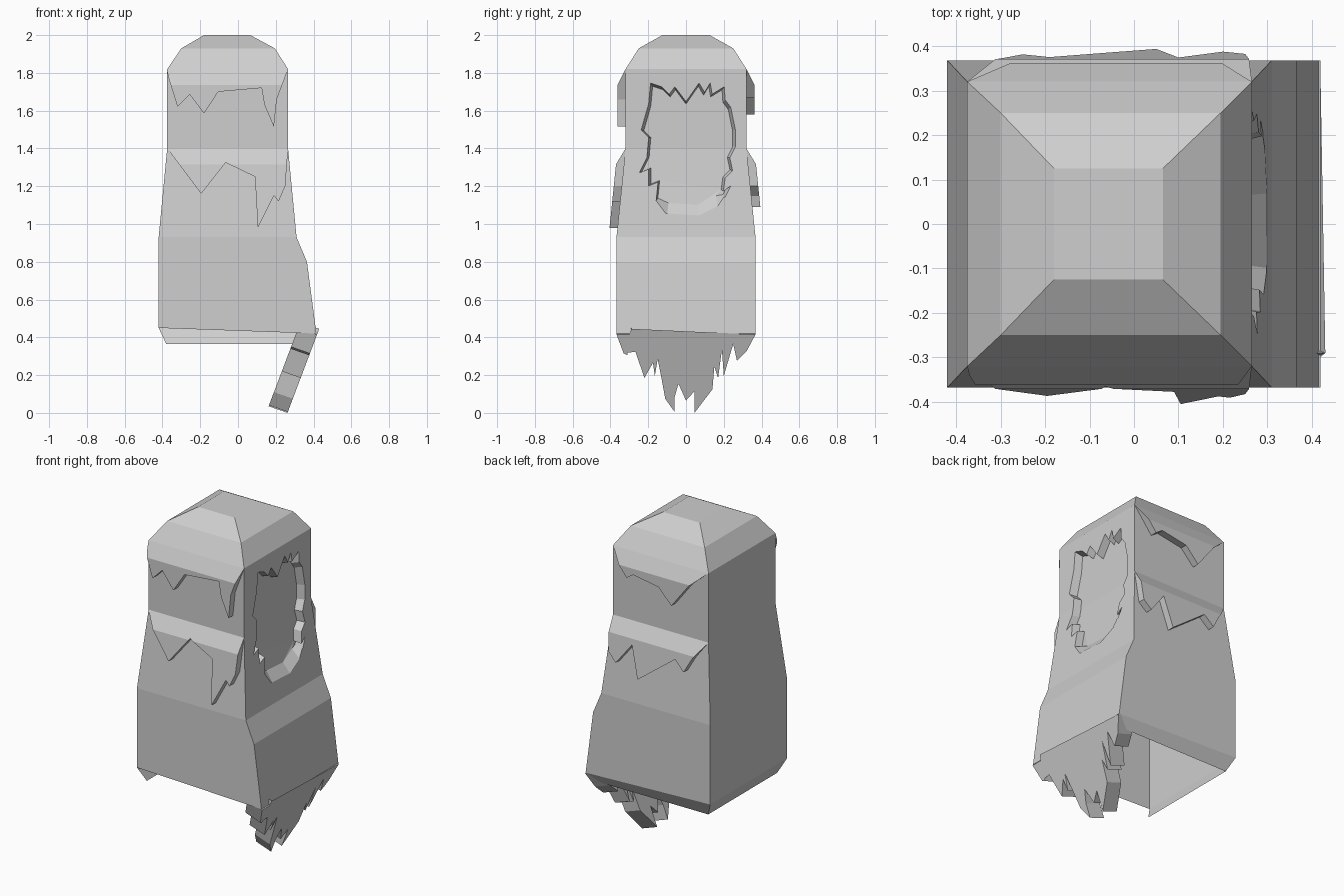
import bpy
import bmesh

if "Cube" in bpy.data.objects:
    bpy.data.objects.remove(bpy.data.objects["Cube"])

grey = bpy.data.materials.new("plain grey")
grey.use_nodes = True
grey.diffuse_color = (0.62, 0.62, 0.62, 1)
grey.node_tree.nodes["Principled BSDF"].inputs["Base Color"].default_value = (0.62, 0.62, 0.62, 1)


def finish(bm, name):
    mesh = bpy.data.meshes.new(name)
    bm.to_mesh(mesh)
    bm.free()
    mesh.materials.append(grey)
    obj = bpy.data.objects.new(name, mesh)
    bpy.context.scene.collection.objects.link(obj)
    return obj


def prism(name, outline, place, folds=()):
    """Flat prism from a (u, z) outline, creased at the fold heights, then mapped by place(u, z, w)."""
    bm = bmesh.new()
    near = [bm.verts.new((u, 0, z)) for u, z in outline]
    far = [bm.verts.new((u, 1, z)) for u, z in outline]
    n = len(outline)
    bm.faces.new(near)
    bm.faces.new(far[::-1])
    for i in range(n):
        j = (i + 1) % n
        bm.faces.new((near[j], near[i], far[i], far[j]))
    bmesh.ops.recalc_face_normals(bm, faces=bm.faces[:])
    bmesh.ops.triangulate(bm, faces=[f for f in bm.faces if len(f.verts) > 4])
    for z in folds:
        geom = bm.verts[:] + bm.edges[:] + bm.faces[:]
        bmesh.ops.bisect_plane(bm, geom=geom, dist=1e-5, plane_co=(0, 0, z), plane_no=(0, 0, 1))
    for v in bm.verts:
        v.co = place(v.co.x, v.co.z, v.co.y)
    bmesh.ops.recalc_face_normals(bm, faces=bm.faces[:])
    return finish(bm, name)


# Body: stacked rectangular sections (left x, right x, half depth, left z, right z)
sections = [
    (-0.18, 0.065, 0.125, 2.0, 2.0),
    (-0.30, 0.195, 0.25, 1.93, 1.93),
    (-0.375, 0.265, 0.32, 1.82, 1.82),
    (-0.375, 0.265, 0.32, 1.4, 1.4),
    (-0.42, 0.31, 0.368, 0.93, 0.93),
    (-0.42, 0.365, 0.368, 0.8, 0.8),
    (-0.42, 0.415, 0.368, 0.45, 0.42),
]
bm = bmesh.new()
rings = [[bm.verts.new(p) for p in ((a, -d, za), (b, -d, zb), (b, d, zb), (a, d, za))]
         for a, b, d, za, zb in sections]
bm.faces.new(rings[0])
bm.faces.new(rings[-1][::-1])
for top, low in zip(rings, rings[1:]):
    for i in range(4):
        j = (i + 1) % 4
        bm.faces.new((low[i], low[j], top[j], top[i]))
bmesh.ops.recalc_face_normals(bm, faces=bm.faces[:])
body = finish(bm, "body_shell")

# Ragged face opening, sunk into the +x wall
opening = [
    (-.1, 1.04), (.07, 1.03), (.17, 1.08), (.21, 1.14), (.24, 1.2), (.2, 1.17),
    (.21, 1.24), (.25, 1.28), (.235, 1.35), (.265, 1.41), (.265, 1.5), (.24, 1.62),
    (.21, 1.66), (.205, 1.73), (.14, 1.69), (.13, 1.75), (.1, 1.7), (.07, 1.75),
    (0, 1.65), (-.06, 1.73), (-.09, 1.69), (-.13, 1.73), (-.19, 1.75), (-.2, 1.64),
    (-.24, 1.5), (-.2, 1.46), (-.21, 1.35), (-.25, 1.27), (-.2, 1.29), (-.2, 1.2),
    (-.15, 1.22), (-.16, 1.12),
]


def place_opening(y, z, w):
    wall = 0.265 + max(0, 1.4 - z) * 0.0957
    if w < 0.5:
        return (wall + 0.01, y, z)
    lift = 0.05 if z < 1.1 else 0
    return (wall - 0.045, y * 0.93, 1.4 + (z - 1.4) * 0.94 + lift)


cutter = prism("opening_cutter", opening, place_opening, [1.4])
cutter.hide_render = True
cutter.hide_viewport = True
cut = body.modifiers.new("opening", 'BOOLEAN')
cut.operation = 'DIFFERENCE'
cut.solver = 'EXACT'
cut.object = cutter
bpy.context.view_layer.update()
result = body.evaluated_get(bpy.context.evaluated_depsgraph_get())
bm = bmesh.new()
bm.from_mesh(result.to_mesh())
body.modifiers.clear()
bpy.data.objects.remove(cutter)

# Open hem: remove the underside, then add the turned-in rim on the left and back
under = [f for f in bm.faces if f.normal.z < -0.9 and f.calc_center_median().z < 0.5]
bmesh.ops.delete(bm, geom=under, context='FACES')
for quad in (
    ((-.42, -.368, .45), (-.42, .368, .45), (-.38, .33, .365), (-.38, -.33, .365)),
    ((-.42, .368, .45), (.415, .368, .42), (.38, .33, .365), (-.38, .33, .365)),
):
    bm.faces.new([bm.verts.new(p) for p in quad][::-1])
bmesh.ops.remove_doubles(bm, verts=bm.verts[:], dist=1e-4)
bm.to_mesh(body.data)
bm.free()


# Ragged cloth layers hanging on the front and back walls
def hanging_layer(name, outline, top, side):
    def place(x, z, w):
        wall = 0.32 + max(0, 1.4 - z) * 0.102
        proud = min(0.042, (top - z) * 0.5)
        return (x, side * (wall + proud if w < 0.5 else wall - 0.02), z)
    return prism(name, outline, place, [top - 0.084])


hanging_layer("front_hood_layer", [
    (-.375, 1.82), (-.37, 1.78), (-.32, 1.62), (-.255, 1.685), (-.18, 1.585), (-.105, 1.7),
    (.125, 1.72), (.14, 1.63), (.19, 1.515), (.205, 1.66), (.25, 1.78), (.265, 1.82)], 1.82, -1)
hanging_layer("front_chest_layer", [
    (-.375, 1.4), (-.195, 1.16), (-.065, 1.325), (.09, 1.25), (.105, .98), (.19, 1.15),
    (.215, 1.12), (.25, 1.2), (.265, 1.4)], 1.4, -1)
hanging_layer("back_hood_layer", [
    (-.375, 1.82), (-.27, 1.73), (-.155, 1.58), (-.07, 1.67), (.1, 1.7), (.145, 1.67),
    (.24, 1.79), (.265, 1.82)], 1.82, 1)
hanging_layer("back_chest_layer", [
    (-.375, 1.4), (-.3, 1.3), (-.25, 1.21), (-.19, 1.27), (.05, 1.09), (.1, 1.28),
    (.2, 1.15), (.25, 1.2), (.265, 1.4)], 1.4, 1)

# Thick torn hem folding in beneath the +x wall
hem = [
    (-.368, .42), (-.33, .32), (-.31, .31), (-.29, .45), (-.275, .35), (-.22, .19),
    (-.175, .27), (-.165, .2), (-.15, .29), (-.13, .19), (-.11, .08), (-.06, .01),
    (-.06, .09), (-.04, .16), (0, .07), (.045, .12), (.045, .005), (.14, .13),
    (.15, .25), (.17, .19), (.19, .34), (.2, .2), (.25, .37), (.27, .28),
    (.32, .33), (.368, .42),
]
prism("torn_hem", hem, lambda y, z, w: (0.26 + 0.378 * z - 0.1 * w, y, z + 0.035 * w - 0.005))
